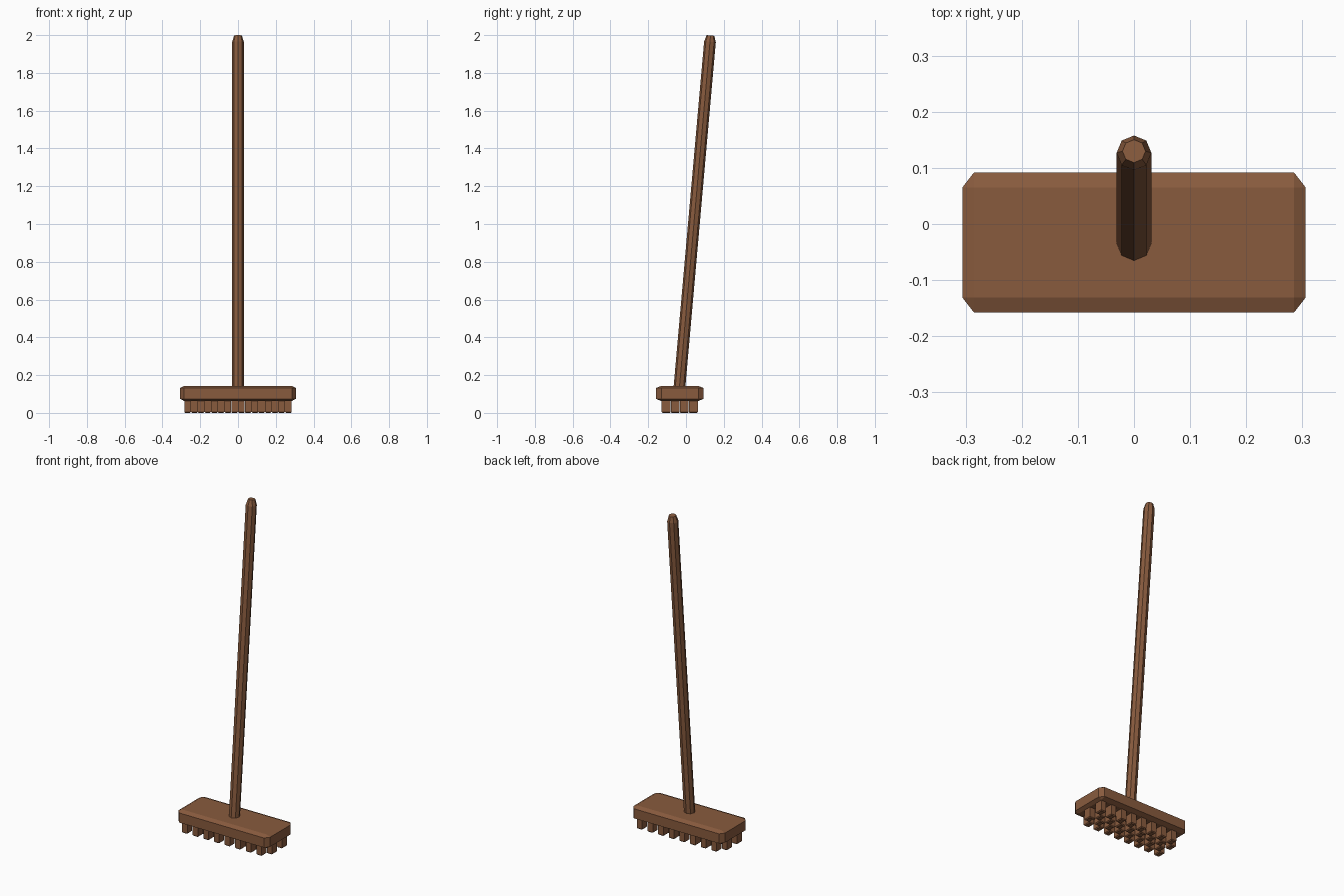
import bpy, bmesh, math
from mathutils import Vector, Matrix

if "Cube" in bpy.data.objects:
    bpy.data.objects.remove(bpy.data.objects["Cube"])

wood = bpy.data.materials.new("brown_wood")
wood.diffuse_color = (0.25, 0.105, 0.048, 1)
wood.use_nodes = True
wood.node_tree.nodes["Principled BSDF"].inputs["Base Color"].default_value = wood.diffuse_color


def add_object(name, bm):
    bmesh.ops.recalc_face_normals(bm, faces=bm.faces)
    mesh = bpy.data.meshes.new(name)
    bm.to_mesh(mesh)
    bm.free()
    mesh.materials.append(wood)
    ob = bpy.data.objects.new(name, mesh)
    bpy.context.collection.objects.link(ob)
    return ob


HEAD_Y = -0.033

# Head: block with all edges chamfered, chamfer size differs per axis
size, cham = Vector((0.612, 0.25, 0.08)), Vector((0.021, 0.027, 0.011))
bm = bmesh.new()
bmesh.ops.create_cube(bm, size=1)
bmesh.ops.scale(bm, verts=bm.verts, vec=[s / c for s, c in zip(size, cham)])
bmesh.ops.bevel(bm, geom=bm.edges[:], offset=1, segments=1, affect='EDGES')
bmesh.ops.scale(bm, verts=bm.verts, vec=cham)
bmesh.ops.translate(bm, verts=bm.verts, vec=(0, HEAD_Y, 0.103))
add_object("brush_head", bm)

# Handle: leaning octagonal pole with a tapered tip
lean = math.radians(5.05)
length = (1.998 - 0.11) / math.cos(lean)
bm = bmesh.new()
rings = []
for r, h in ((0.031, 0), (0.031, length - 0.034), (0.0205, length)):
    rings.append([bm.verts.new((r * math.cos(i * math.pi / 4),
                                r * math.sin(i * math.pi / 4), h)) for i in range(8)])
for a, b in zip(rings, rings[1:]):
    for i in range(8):
        j = (i + 1) % 8
        bm.faces.new((a[i], a[j], b[j], b[i]))
bm.faces.new(rings[0][::-1])
bm.faces.new(rings[-1])
bm.transform(Matrix.Translation((0, -0.037, 0.11)) @ Matrix.Rotation(-lean, 4, 'X'))
add_object("handle", bm)

# Bristles: four staggered rows of eight tufts, slightly chamfered at the tip
W, D, H = 0.0356, 0.048, 0.066
bm = bmesh.new()
for row in range(4):
    for col in range(8):
        x = (2 * col + row % 2 - 7.5) * W
        y = HEAD_Y + (row - 1.5) * D
        tuft = bmesh.ops.create_cube(bm, size=1)["verts"]
        bmesh.ops.scale(bm, verts=tuft, vec=(W * 0.98, D * 0.98, H))
        bmesh.ops.translate(bm, verts=tuft, vec=(x, y, H / 2))
tips = [e for e in bm.edges if all(v.co.z < 0.001 for v in e.verts)]
bmesh.ops.bevel(bm, geom=tips, offset=0.005, segments=1, affect='EDGES')
add_object("bristles", bm)
